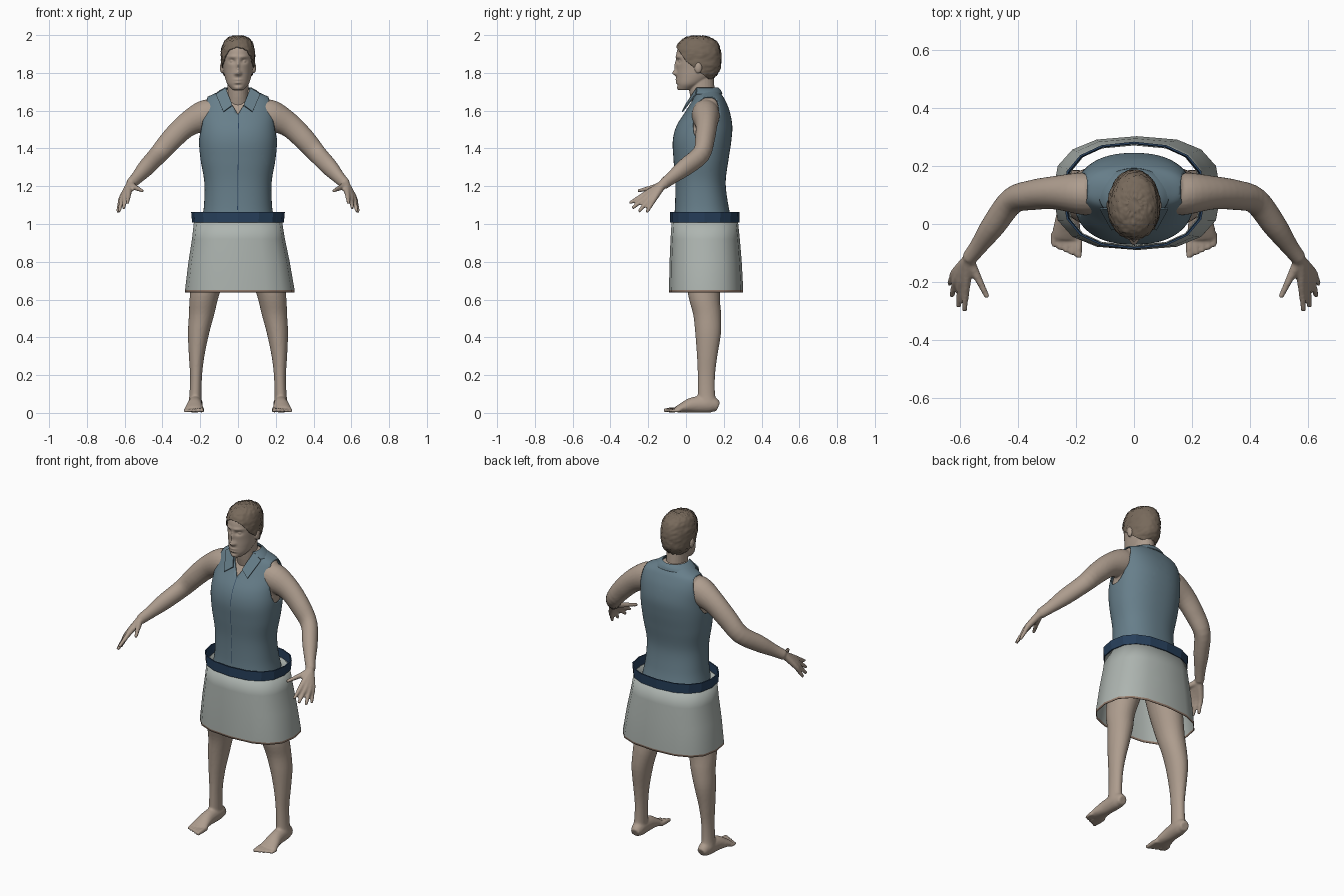
import bpy, bmesh, random
from math import sin, cos, pi, exp, copysign
from mathutils import Vector, Matrix

random.seed(4)
if "Cube" in bpy.data.objects:
    bpy.data.objects.remove(bpy.data.objects["Cube"])

UP_Z, UP_Y = Vector((0, 0, 1)), Vector((0, 1, 0))


def material(name, rgb):
    m = bpy.data.materials.new(name)
    m.use_nodes = True
    m.diffuse_color = (*rgb, 1)
    bsdf = m.node_tree.nodes["Principled BSDF"]
    bsdf.inputs["Base Color"].default_value = (*rgb, 1)
    bsdf.inputs["Roughness"].default_value = 0.8
    return m


SKIN = material("skin", (0.42, 0.335, 0.27))
HAIR = material("brown_hair", (0.185, 0.142, 0.105))
SHIRT = material("blue_shirt", (0.135, 0.21, 0.255))
NAVY = material("navy_belt", (0.02, 0.05, 0.105))
SKIRT = material("pale_grey_cloth", (0.42, 0.46, 0.435))
HEM = material("tan_hem", (0.32, 0.22, 0.165))


def curve(pts, steps):
    """Catmull-Rom interpolation of equal-length tuples."""
    out = []
    for i in range(len(pts) - 1):
        a, b, c, d = pts[max(i - 1, 0)], pts[i], pts[i + 1], pts[min(i + 2, len(pts) - 1)]
        for k in range(steps):
            t = k / steps
            out.append(tuple(q + t / 2 * (r - p + t * (2*p - 5*q + 4*r - s + t * (3*q - p - 3*r + s)))
                             for p, q, r, s in zip(a, b, c, d)))
    return out + [pts[-1]]


def loft(bm, pts, up=UP_Y, axis=UP_Z, n=24, steps=4, power=2.0, caps=True):
    """Sweep elliptical rings (x, y, z, r1, r2); axis None follows the path."""
    pts = curve(pts, steps)
    rings = []
    for i, p in enumerate(pts):
        before, after = pts[max(i - 1, 0)], pts[min(i + 1, len(pts) - 1)]
        t = axis or (Vector(after[:3]) - Vector(before[:3])).normalized()
        a = up.cross(t).normalized()
        b = t.cross(a)
        ring = []
        for j in range(n):
            c, s = cos(2 * pi * j / n), sin(2 * pi * j / n)
            c, s = (copysign(abs(v) ** (2 / power), v) for v in (c, s))
            ring.append(bm.verts.new(Vector(p[:3]) + a * c * p[3] + b * s * p[4]))
        rings.append(ring)
    for lo, hi in zip(rings, rings[1:]):
        for j in range(n):
            k = (j + 1) % n
            bm.faces.new((lo[j], lo[k], hi[k], hi[j]))
    if caps:
        bm.faces.new(rings[0][::-1])
        bm.faces.new(rings[-1])
    return [v for ring in rings for v in ring]


def ball(bm, centre, size):
    m = Matrix.Translation(centre) @ Matrix.Diagonal((*size, 1))
    bmesh.ops.create_uvsphere(bm, u_segments=20, v_segments=12, radius=1, matrix=m)


def cut(bm, point, normal, **clear):
    geom = bm.verts[:] + bm.edges[:] + bm.faces[:]
    bmesh.ops.bisect_plane(bm, geom=geom, plane_co=point, plane_no=normal, **clear)


def finish(bm, name, mats, smooth=True, thickness=0):
    me = bpy.data.meshes.new(name)
    for f in bm.faces:
        f.smooth = smooth
    bm.to_mesh(me)
    bm.free()
    for m in mats:
        me.materials.append(m)
    ob = bpy.data.objects.new(name, me)
    bpy.context.collection.objects.link(ob)
    if thickness:
        ob.modifiers.new("thickness", 'SOLIDIFY').thickness = thickness
    return ob


def fuse(ob, voxel):
    """Blend overlapping closed pieces into one smooth surface."""
    remesh = ob.modifiers.new("fuse", 'REMESH')
    remesh.mode, remesh.voxel_size, remesh.use_smooth_shade = 'VOXEL', voxel, True
    soften = ob.modifiers.new("soften", 'SMOOTH')
    soften.factor, soften.iterations = .5, 2


def rows(table, inset=0.0):
    """Rows of (z, half width, front y, back y) as loft rings."""
    return [(0, (f + b) / 2, z, w - inset, (b - f) / 2 - inset) for z, w, f, b in table]


TORSO = [(1.02, .192, -.064, .243), (1.1, .18, -.058, .224), (1.22, .178, -.057, .21),
         (1.34, .198, -.066, .225), (1.44, .207, -.07, .24), (1.52, .204, -.05, .245),
         (1.60, .198, 0, .23), (1.66, .178, .035, .205), (1.69, .125, .045, .185),
         (1.715, .07, .05, .17)]
PELVIS = [(.84, .17, 0, .22), (.93, .208, -.045, .25)]
HEAD = [(1.71, .03, -.04, .03), (1.74, .056, -.048, .09), (1.78, .07, -.05, .146),
        (1.82, .077, -.05, .174), (1.87, .081, -.053, .178), (1.92, .08, -.047, .174),
        (1.96, .066, -.026, .155), (1.982, .04, .01, .115), (1.99, .012, .05, .08)]

# Head and neck, with face features as soft bumps: x, z, depth, width, height
FACE = [(0, 1.80, -.022, .012, .015), (0, 1.835, -.011, .008, .025), (.013, 1.796, -.008, .008, .008),
        (.031, 1.862, .014, .017, .011), (.03, 1.886, -.006, .028, .008), (0, 1.764, -.007, .02, .005),
        (0, 1.748, -.007, .017, .006), (0, 1.735, .005, .02, .006), (0, 1.72, -.005, .02, .01)]
head = bmesh.new()
for v in loft(head, rows(HEAD), n=96, steps=9):
    if v.co.y < .03:
        x, z = abs(v.co.x), v.co.z
        v.co.y += sum(d * exp(-((x - fx) / w) ** 2 - ((z - fz) / h) ** 2) for fx, fz, d, w, h in FACE)
loft(head, [(0, .10, 1.6, .06, .06), (0, .085, 1.7, .055, .067), (0, .08, 1.8, .056, .066)])
for s in (1, -1):
    ball(head, (s * .031, -.025, 1.861), (.013, .014, .008))
    ball(head, (s * .084, .065, 1.828), (.012, .02, .03))
fuse(finish(head, "head", [SKIN]), .0038)

# Body: torso and overlapping limbs fused into one skin
ARM = [(.12, .10, 1.585, .068), (.18, .105, 1.572, .073), (.27, .108, 1.525, .058), (.35, .10, 1.45, .052),
       (.42, .08, 1.37, .046), (.485, -.005, 1.3, .042), (.535, -.075, 1.245, .031), (.57, -.12, 1.21, .026)]
LEG = [(.105, .10, .9, .088, .11), (.145, .095, .76, .09, .1), (.178, .096, .62, .077, .084),
       (.193, .112, .52, .067, .074), (.209, .117, .42, .056, .068), (.219, .112, .3, .041, .054),
       (.222, .108, .2, .032, .046), (.225, .108, .1, .032, .046), (.228, .112, .05, .036, .054)]
FOOT = [(.222, .17, .032, .026, .026), (.224, .13, .045, .037, .044), (.228, .04, .042, .039, .042),
        (.232, -.02, .027, .048, .026), (.233, -.05, .018, .05, .016)]
# Knuckle and tip of each finger, thumb last
FINGERS = [((.578, -.2, 1.168), (.585, -.3, 1.11)), ((.596, -.196, 1.153), (.605, -.285, 1.083)),
           ((.61, -.184, 1.142), (.63, -.25, 1.066)), ((.617, -.167, 1.135), (.638, -.208, 1.062)),
           ((.548, -.168, 1.195), (.505, -.255, 1.175))]
WRIST = Vector((.572, -.125, 1.207))

body = bmesh.new()
loft(body, rows(PELVIS + TORSO, .014), power=2.3, n=40)
for s in (1, -1):
    def side(pts):
        return [(s * p[0], *p[1:]) for p in pts]
    loft(body, side([(*p, p[3] * 1.12) for p in ARM]), UP_Z, None)
    loft(body, side(LEG), n=28)
    loft(body, side(FOOT), UP_Z, None)
    for knuckle, tip in FINGERS:
        k, t = Vector(knuckle), Vector(tip)
        path = [(WRIST, .022), (k, .0155), (k.lerp(t, .5), .012), (t, .009)]
        loft(body, side([(*p, r, r) for p, r in path]), UP_Z, None, n=12)
    for i in range(5):
        x, r = .191 + .0215 * i, .0135 - .0008 * i
        loft(body, side([(x, -.03, r + .003, r, r), (x, -.075 + .005 * i, r + .002, r, r),
                         (x, -.116 + .009 * i, r, r * .8, r * .8)]), UP_Z, None, n=12)
fuse(finish(body, "body", [SKIN]), .0068)

# Cropped hair: rough cap trimmed at the forehead and down to the nape
hair = bmesh.new()
for v in loft(hair, rows(HEAD, -.008), n=56, steps=6):
    v.co += Vector((v.co.x, v.co.y - .06, v.co.z - 1.87)).normalized() * random.uniform(-.003, .004)
    v.co.z += .006 * max(0, min(1, (v.co.z - 1.9) / .08))
cut(hair, (0, 0, 1.862), (0, 1.45, 1), clear_inner=True)
cut(hair, (0, 0, 1.862), (0, .79, 1), clear_inner=True)
finish(hair, "hair", [HAIR], thickness=.006)

# Sleeveless shirt with cut armholes and an open neck
shirt = bmesh.new()
loft(shirt, rows(TORSO), n=64, steps=6, power=2.3, caps=False)
for s in (1, -1):
    cut(shirt, (s * .168, 0, 1.64), (s, 0, .2), clear_outer=True)
    cut(shirt, (0, 0, 1.58), (s, 0, -.6))
neck = [f for f in shirt.faces
        if f.calc_center_median().y < .1 and abs(f.calc_center_median().x) < .6 * (f.calc_center_median().z - 1.58)]
bmesh.ops.delete(shirt, geom=neck, context='FACES')
finish(shirt, "shirt", [SHIRT], thickness=.006)

# Front closing seam
seam = bmesh.new()
line = [(f - .003, z) for z, w, f, b in curve(TORSO, 4) if 1.06 < z < 1.585]
pairs = [[seam.verts.new((x + .012 * (z - 1.3), y, z)) for x in (-.0015, .0015)] for y, z in line]
for (a, b), (c, d) in zip(pairs, pairs[1:]):
    seam.faces.new((a, b, d, c))
finish(seam, "shirt_seam", [NAVY])

# Collar: folded band behind the neck, pointed flaps in front
collar = bmesh.new()
loft(collar, rows([(1.688, .122, .01, .193), (1.706, .1, .015, .186), (1.722, .072, .02, .172)]),
     n=40, caps=False)
cut(collar, (0, .055, 1.7), (0, 1, 0), clear_inner=True)
finish(collar, "collar_band", [SHIRT], thickness=.005)
flaps = bmesh.new()
for s in (1, -1):
    corners = [(.066, .055, 1.722), (.03, -.006, 1.63), (.078, -.022, 1.595), (.118, .05, 1.688)]
    flaps.faces.new([flaps.verts.new((s * x, y, z)) for x, y, z in corners][::s])
finish(flaps, "collar_flaps", [SHIRT], smooth=False, thickness=.006)

# Flared skirt, open below, with a tan hem
skirt = bmesh.new()
SKIRT_ROWS = [(.638, .29, -.09, .303), (.65, .29, -.09, .303), (.8, .268, -.087, .295),
              (.92, .246, -.082, .285), (1.015, .233, -.076, .275)]
for v in loft(skirt, rows(SKIRT_ROWS), n=16, steps=1, power=2.6, caps=False):
    v.co.x += .01 * (1.015 - v.co.z) / .38
for f in skirt.faces:
    f.material_index = int(f.calc_center_median().z < .648)
finish(skirt, "skirt", [SKIRT, HEM], thickness=.004)

# Loose belt hoop
belt = bmesh.new()
loft(belt, rows([(1.008, .243, -.086, .282), (1.064, .248, -.086, .284)]),
     n=16, steps=1, power=2.4, caps=False)
finish(belt, "belt", [NAVY], smooth=False, thickness=.007)
